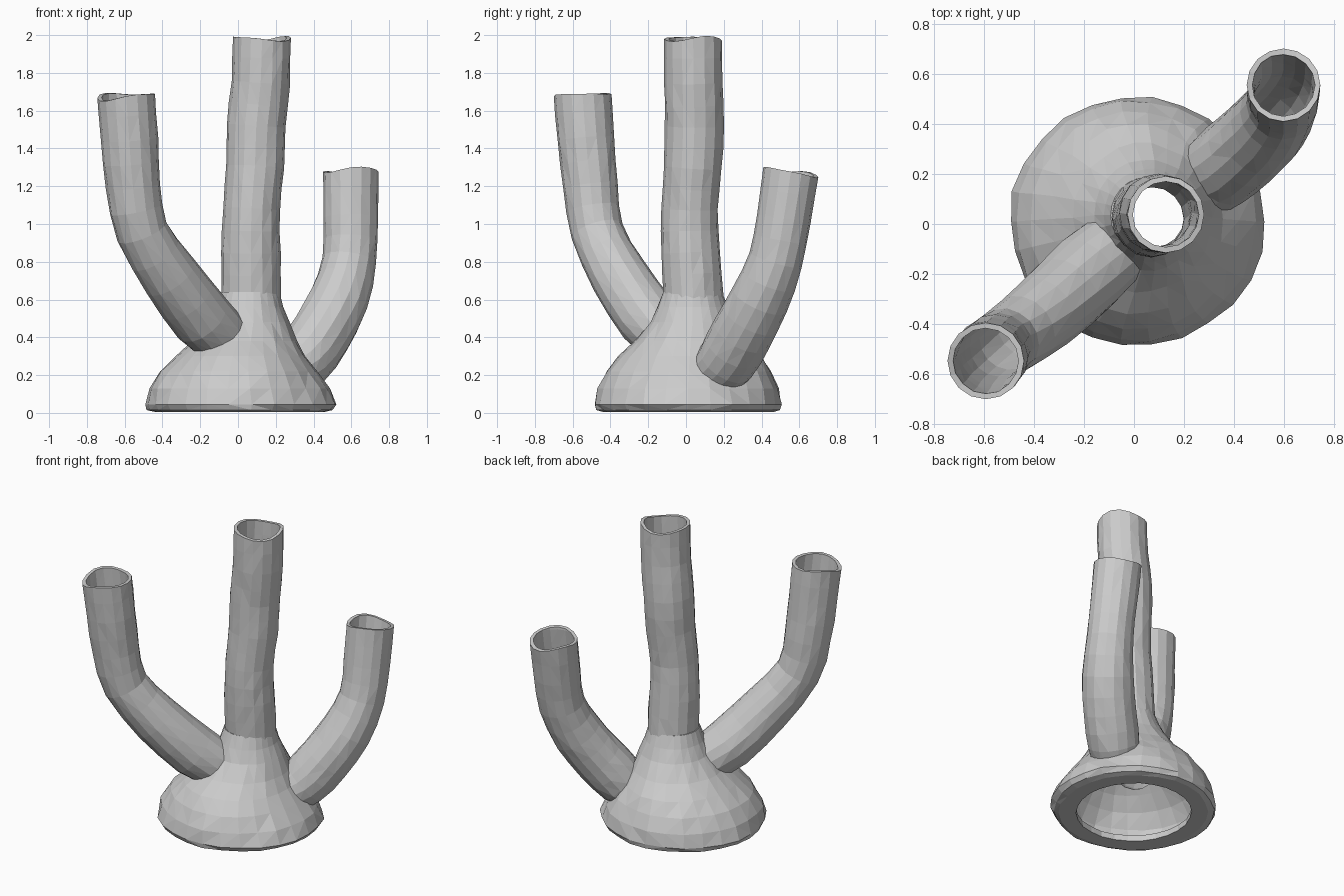
import bpy, bmesh, math, random
from mathutils import Vector

if "Cube" in bpy.data.objects:
    bpy.data.objects.remove(bpy.data.objects["Cube"])

random.seed(4)
X = Vector((1, 0, 0))


def smooth_path(pts):
    """Insert a Catmull-Rom midpoint between neighbouring stations."""
    out = []
    for i in range(len(pts) - 1):
        a, b, c, d = (pts[max(0, min(len(pts) - 1, i + k))] for k in (-1, 0, 1, 2))
        out.append(b)
        out.append(tuple((9 * (q + r) - p - s) / 16 for p, q, r, s in zip(a, b, c, d)))
    return out + [pts[-1]]


def loft(name, pts, sides, jitter=0.0, wave=0.0, tilt=True):
    """Closed solid through stations (x, y, z, radius x, radius y)."""
    bm = bmesh.new()
    rings = []
    end = len(pts) - 1
    for i, (x, y, z, rx, ry) in enumerate(pts):
        t = Vector((0, 0, 1))
        if tilt:
            t = (Vector(pts[min(i + 1, end)][:3]) - Vector(pts[max(i - 1, 0)][:3])).normalized()
        u = (X - t * t.dot(X)).normalized()
        v = t.cross(u)
        ring = []
        for k in range(sides):
            a = 2 * math.pi * k / sides
            j = 1.008 if i == end else 1.008 + random.uniform(-jitter, jitter)
            co = Vector((x, y, z)) + u * (rx * j * math.cos(a)) + v * (ry * j * math.sin(a))
            if i == end:
                co.z += wave * (math.sin(2 * a + x * 5) + 0.5 * math.sin(3 * a))
            ring.append(bm.verts.new(co))
        rings.append(ring)
    for r, s in zip(rings, rings[1:]):
        for k in range(sides):
            n = (k + 1) % sides
            bm.faces.new((r[k], r[n], s[n], s[k]))
    for ring, p in ((rings[0], pts[0]), (rings[-1], pts[-1])):
        c = bm.verts.new(p[:3])
        for k in range(sides):
            bm.faces.new((ring[k], ring[(k + 1) % sides], c))
    bmesh.ops.triangulate(bm, faces=bm.faces[:], quad_method='SHORT_EDGE')
    bmesh.ops.recalc_face_normals(bm, faces=bm.faces)
    mesh = bpy.data.meshes.new(name)
    bm.to_mesh(mesh)
    bm.free()
    ob = bpy.data.objects.new(name, mesh)
    bpy.context.collection.objects.link(ob)
    return ob


def boolean(target, tool, operation):
    mod = target.modifiers.new(operation, 'BOOLEAN')
    mod.operation = operation
    mod.object = tool
    mod.solver = 'EXACT'
    bpy.context.view_layer.objects.active = target
    bpy.ops.object.modifier_apply(modifier=mod.name)
    bpy.data.objects.remove(tool)


# Tube centre lines: x, y, z, radius
tubes = {
    "centre_tube": [(.06, .035, .40, .155), (.07, .038, .62, .157), (.068, .025, .85, .155),
                    (.072, .02, 1.08, .148), (.09, .035, 1.3, .152), (.097, .045, 1.52, .155),
                    (.12, .04, 1.75, .153), (.127, .038, 1.982, .152)],
    "tall_arm": [(-.06, -.08, .38, .145), (-.19, -.20, .50, .162), (-.36, -.355, .725, .152),
                 (-.508, -.47, .96, .138), (-.555, -.505, 1.2, .143),
                 (-.575, -.53, 1.45, .15), (-.592, -.547, 1.68, .152)],
    "short_arm": [(.25, .14, .19, .135), (.34, .215, .275, .158), (.44, .295, .42, .162),
                  (.535, .39, .60, .157), (.59, .475, .81, .142),
                  (.597, .518, 1.03, .142), (.597, .555, 1.275, .146)],
}

# Flared base and its thin-walled hollow: x, y, z, radius x, radius y
base = [(.01, .01, .005, .45, .45), (.01, .01, .015, .485, .48), (.012, .01, .045, .505, .495),
        (.005, .01, .13, .475, .475), (.005, .015, .22, .415, .435), (.015, .02, .30, .34, .375),
        (.035, .025, .38, .275, .295), (.055, .035, .48, .215, .22), (.06, .035, .56, .178, .185),
        (.063, .035, .64, .155, .155)]
hollow = [(.01, .01, -.05, .345, .35), (.01, .01, .045, .35, .355), (.005, .01, .06, .45, .445),
          (.005, .01, .13, .435, .435), (.005, .015, .22, .375, .395), (.015, .02, .30, .30, .335),
          (.035, .025, .38, .235, .255), (.055, .035, .48, .18, .185), (.06, .035, .56, .14, .14)]

body = loft("branched_vase", base, 26, jitter=.016, tilt=False)
cutters = [loft("hollow_cutter", hollow, 26, jitter=.01, tilt=False)]

# Join the three tubes, then hollow everything out
for name, pts in tubes.items():
    path = smooth_path([(x, y, z, r, r) for x, y, z, r in pts])
    boolean(body, loft(name, path, 16, jitter=.016, wave=.011), 'UNION')
    bore = [(x, y, z, r - .022, s - .022) for x, y, z, r, s in path]
    x, y, z, r, s = bore[-1]
    bore.append((x, y, z + .1, r, s))
    cutters.append(loft(name + "_bore", bore, 16, jitter=.01))
for cutter in cutters:
    boolean(body, cutter, 'DIFFERENCE')
